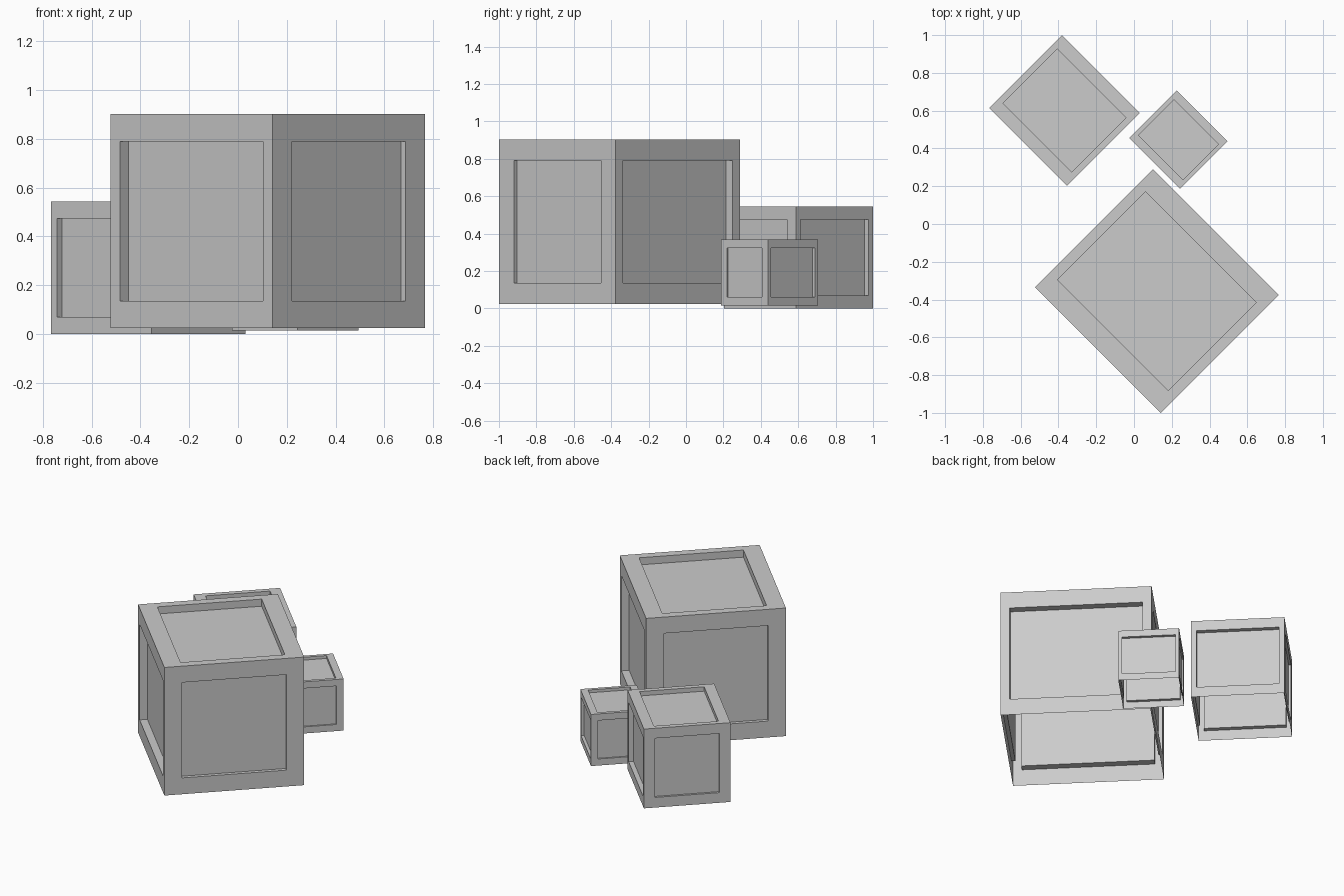
import bpy, bmesh, math
from mathutils import Matrix, Vector

if "Cube" in bpy.data.objects:
    bpy.data.objects.remove(bpy.data.objects["Cube"])

SIZE = Vector((0.882, 0.941, 0.878))  # large crate
FRAME, DEPTH = 0.112, 0.049           # rim width and panel recess


def crate(name, x, y, z, scale):
    bm = bmesh.new()
    # Modelled double-long in y, then halved, so rims and recesses are slimmer that way
    bmesh.ops.create_cube(bm, size=1, matrix=Matrix.Diagonal((SIZE.x, SIZE.y * 2, SIZE.z, 1)))
    bm.normal_update()
    panels = [f for f in bm.faces if f.normal.z > -0.5]
    bottom = [f for f in bm.faces if f.normal.z < -0.5]
    # Rim around the top and the four sides
    bmesh.ops.inset_individual(bm, faces=panels, thickness=FRAME, use_even_offset=True)
    # Sink the panels inside the rims
    for f in panels:
        normal = f.normal.copy()
        new = bmesh.ops.extrude_discrete_faces(bm, faces=[f])["faces"][0]
        bmesh.ops.translate(bm, verts=new.verts, vec=normal * -DEPTH)
    bmesh.ops.recalc_face_normals(bm, faces=bm.faces)
    # The crate is open underneath
    bmesh.ops.delete(bm, geom=bottom, context='FACES_ONLY')
    bmesh.ops.scale(bm, verts=bm.verts, vec=(1, 0.5, 1))
    bmesh.ops.translate(bm, verts=bm.verts, vec=(0, 0, SIZE.z / 2))
    bmesh.ops.scale(bm, verts=bm.verts, vec=(scale,) * 3)
    mesh = bpy.data.meshes.new(name)
    bm.to_mesh(mesh)
    bm.free()
    ob = bpy.data.objects.new(name, mesh)
    ob.location = (x, y, z)
    ob.rotation_euler.z = math.radians(45)
    bpy.context.collection.objects.link(ob)


crate("large_crate", 0.121, -0.3555, 0.024, 1.0)
crate("medium_crate", -0.368, 0.601, 0.0, 0.619)
crate("small_crate", 0.235, 0.446, 0.015, 0.403)
